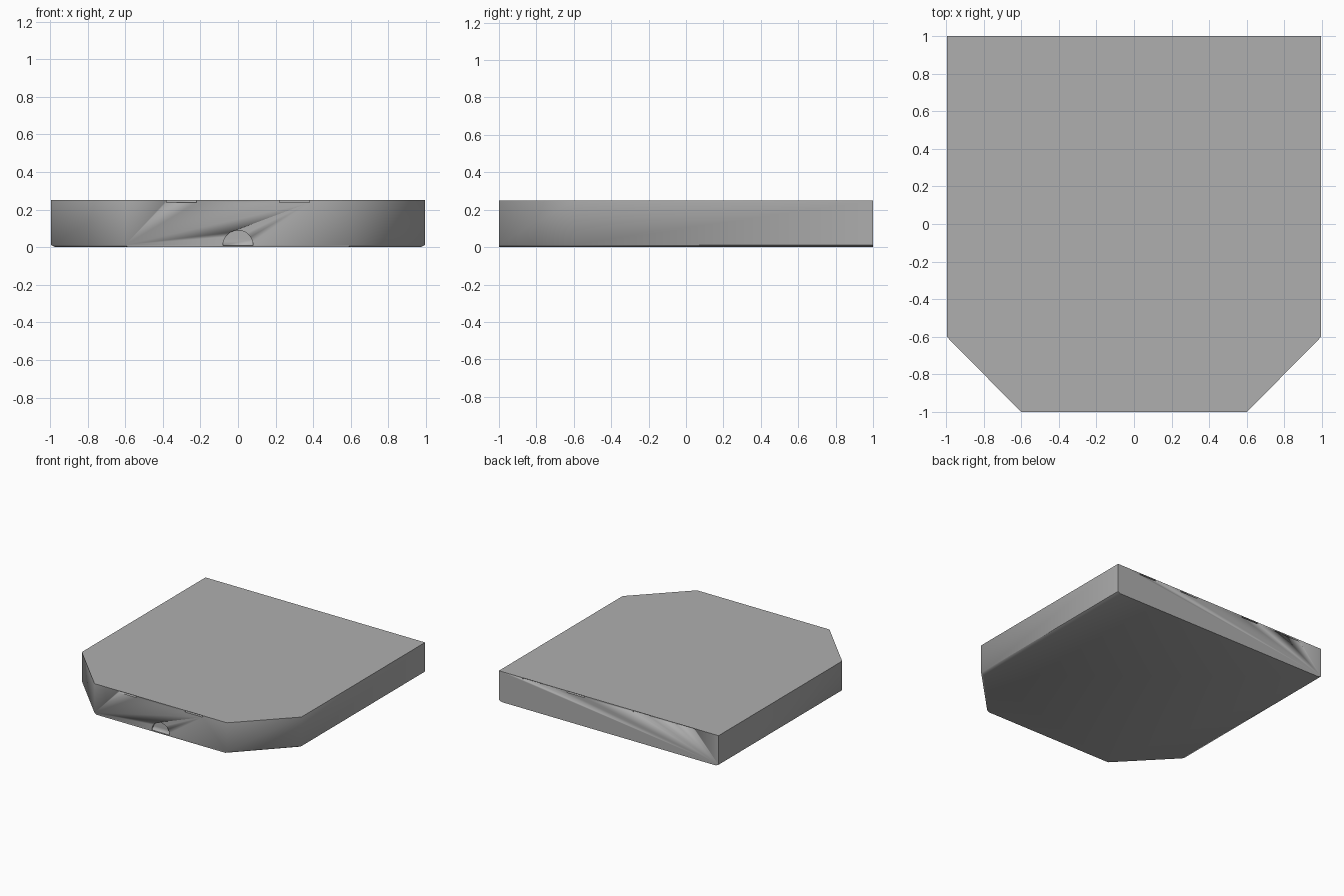
import bpy, bmesh, math

if "Cube" in bpy.data.objects:
    bpy.data.objects.remove(bpy.data.objects["Cube"])

# Dark grey finish
grey = bpy.data.materials.new("dark_grey")
grey.diffuse_color = (0.43, 0.43, 0.43, 1)
grey.use_nodes = True
grey.node_tree.nodes["Principled BSDF"].inputs["Base Color"].default_value = grey.diffuse_color


def loft(name, rings, sharp_angle):
    # Closed solid through rings with equal point counts
    bm = bmesh.new()
    loops = [[bm.verts.new(p) for p in ring] for ring in rings]
    n = len(loops[0])
    for a, b in zip(loops, loops[1:]):
        for i in range(n):
            j = (i + 1) % n
            bm.faces.new((a[i], a[j], b[j], b[i]))
    bm.faces.new(loops[0][::-1])
    bm.faces.new(loops[-1])
    bmesh.ops.recalc_face_normals(bm, faces=bm.faces)
    for f in bm.faces:
        f.smooth = True
    for e in bm.edges:
        e.smooth = e.calc_face_angle(0) < math.radians(sharp_angle)
    mesh = bpy.data.meshes.new(name)
    bm.to_mesh(mesh)
    bm.free()
    mesh.materials.append(grey)
    obj = bpy.data.objects.new(name, mesh)
    bpy.context.collection.objects.link(obj)
    return obj


# Slab with clipped front corners and a narrow undercut along the sides
half = [(0.6, -1), (0.995, -0.6), (0.995, 1)]
outline = half + [(-x, y) for x, y in reversed(half)]
slab = loft("slab", [[(x * s, y, z) for x, y in outline]
                     for s, z in ((0.975, 0), (1, 0.012), (1, 0.25))], 55)


def cut(name, profile, y0, y1):
    cutter = loft(name, [[(x, y, z) for x, z in profile] for y in (y0, y1)], 120)
    cutter.hide_render = True
    cutter.hide_viewport = True
    cutter.display_type = 'WIRE'
    mod = slab.modifiers.new(name, 'BOOLEAN')
    mod.operation = 'DIFFERENCE'
    mod.solver = 'EXACT'
    mod.object = cutter


# Slim slots under the top edge: two in front, four in the back
def slot(x):
    return [(x - 0.08, 0.237), (x + 0.08, 0.237), (x + 0.08, 0.249), (x - 0.08, 0.249)]


for x in (-0.3, 0.3):
    cut("front_slot_cutter", slot(x), -1.1, -0.98)
for x in (-0.7, -0.3, 0.3, 0.7):
    cut("back_slot_cutter", slot(x), 0.98, 1.1)

# Shallow half-round notch at the bottom of the front
arch = [(0.08 * math.cos(math.pi * i / 16), 0.01 + 0.08 * math.sin(math.pi * i / 16))
        for i in range(17)]
cut("front_arch_cutter", arch, -1.1, -0.985)
